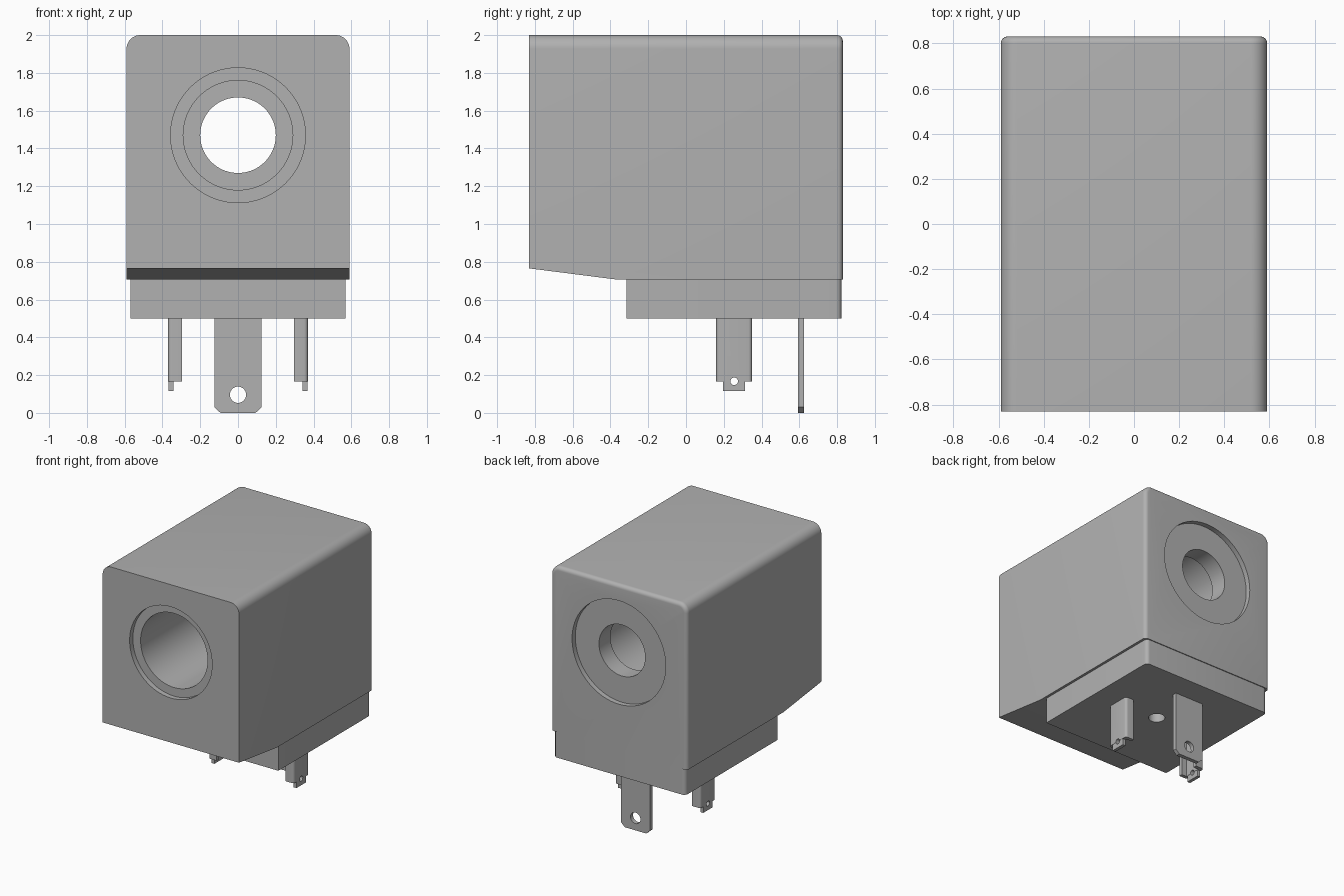
import bpy, bmesh, math
from mathutils import Vector

if "Cube" in bpy.data.objects:
    bpy.data.objects.remove(bpy.data.objects["Cube"], do_unlink=True)

grey = bpy.data.materials.new("plain grey")
grey.use_nodes = True
colour = (0.44, 0.44, 0.44, 1)
grey.diffuse_color = colour
grey.node_tree.nodes["Principled BSDF"].inputs["Base Color"].default_value = colour


def finish(name, bm):
    bmesh.ops.recalc_face_normals(bm, faces=bm.faces)
    mesh = bpy.data.meshes.new(name)
    bm.to_mesh(mesh)
    bm.free()
    mesh.materials.append(grey)
    obj = bpy.data.objects.new(name, mesh)
    bpy.context.collection.objects.link(obj)
    return obj


def prism(points, axis, lo, hi):
    """Extrude a 2D outline along an axis; the other axes keep their order."""
    def place(p, d):
        c = list(p)
        c.insert(axis, d)
        return c
    bm = bmesh.new()
    face = bm.faces.new([bm.verts.new(place(p, lo)) for p in points])
    out = bmesh.ops.extrude_face_region(bm, geom=[face])
    shift = Vector((0, 0, 0))
    shift[axis] = hi - lo
    moved = [v for v in out["geom"] if isinstance(v, bmesh.types.BMVert)]
    bmesh.ops.translate(bm, verts=moved, vec=shift)
    bmesh.ops.recalc_face_normals(bm, faces=bm.faces)
    return bm


def rect(a0, a1, b0, b1):
    return [(a0, b0), (a1, b0), (a1, b1), (a0, b1)]


def circle(a, b, r, n=48):
    return [(a + r * math.cos(2 * math.pi * i / n), b + r * math.sin(2 * math.pi * i / n))
            for i in range(n)]


def round_edges(bm, test, radius, segments=6):
    edges = [e for e in bm.edges if all(test(v.co) for v in e.verts)
             and len(e.link_faces) == 2 and e.calc_face_angle() > 0.5]
    bmesh.ops.bevel(bm, geom=edges, offset=radius, segments=segments,
                    profile=0.5, affect='EDGES')


def combine(obj, other, operation='DIFFERENCE'):
    mod = obj.modifiers.new("combine", 'BOOLEAN')
    mod.operation = operation
    mod.solver = 'EXACT'
    mod.object = other
    bpy.context.view_layer.objects.active = obj
    bpy.ops.object.modifier_apply(modifier=mod.name)
    bpy.data.objects.remove(other, do_unlink=True)


W, D, TOP, LOW = 0.59, 0.83, 2.0, 0.705

# Coil body with sloped underside, rounded top and back edges
bm = prism([(-D, 0.765), (-0.36, LOW), (D, LOW), (D, TOP), (-D, TOP)], 0, -W, W)
top_edges = [e for e in bm.edges if all(v.co.z > TOP - 0.001 for v in e.verts)
             and abs(e.verts[0].co.x - e.verts[1].co.x) < 0.001]
bmesh.ops.bevel(bm, geom=top_edges, offset=0.073, segments=10, profile=0.5, affect='EDGES')
back_edges = [e for e in bm.edges if all(v.co.y > D - 0.001 for v in e.verts)
              and any(v.co.z > LOW + 0.001 for v in e.verts)]
bmesh.ops.bevel(bm, geom=back_edges, offset=0.03, segments=6, profile=0.5, affect='EDGES')
body = finish("coil_body", bm)

# Stepped bore: revolved cutter with front recess, main bore, neck, back recess
steps = [(0, -1), (0.357, -1), (0.357, -0.79), (0.29, -0.79), (0.29, 0.65),
         (0.2, 0.65), (0.2, 0.79), (0.405, 0.79), (0.405, 1), (0, 1)]
bm = bmesh.new()
verts = [bm.verts.new((r, y, 1.47)) for r, y in steps]
edges = [bm.edges.new(pair) for pair in zip(verts, verts[1:])]
bmesh.ops.spin(bm, geom=verts + edges, cent=(0, 0, 1.47), axis=(0, 1, 0),
               angle=2 * math.pi, steps=72, use_duplicate=False)
bmesh.ops.remove_doubles(bm, verts=bm.verts, dist=0.0005)
combine(body, finish("bore_cutter", bm))

# Terminal base with a small screw hole
bm = prism(rect(-0.57, 0.57, -0.315, 0.823), 2, 0.5, LOW)
corners = [e for e in bm.edges if all(v.co.y > 0.8 for v in e.verts)
           and abs(e.verts[0].co.z - e.verts[1].co.z) > 0.1]
bmesh.ops.bevel(bm, geom=corners, offset=0.03, segments=6, profile=0.5, affect='EDGES')
base = finish("terminal_base", bm)
combine(base, finish("screw_cutter", prism(circle(0, 0.257, 0.06), 2, 0.4, 0.65)))

# Centre ground blade with chamfered tip and hole
blade = finish("centre_blade", prism(
    [(-0.125, 0.51), (-0.125, 0.03), (-0.093, 0), (0.093, 0), (0.125, 0.03), (0.125, 0.51)],
    1, 0.593, 0.625))
combine(blade, finish("blade_cutter", prism(circle(0, 0.096, 0.043), 1, 0.5, 0.7)))

# Channel shaped side pins, mirrored left to right
channel = [(0.297, 0.16), (0.37, 0.16), (0.37, 0.35), (0.297, 0.35),
           (0.297, 0.322), (0.34, 0.322), (0.34, 0.188), (0.297, 0.188)]
bm = prism(channel, 2, 0.165, 0.51)
bends = [e for e in bm.edges if all(v.co.x > 0.36 for v in e.verts)
         and abs(e.verts[0].co.z - e.verts[1].co.z) > 0.1]
bmesh.ops.bevel(bm, geom=bends, offset=0.02, segments=5, profile=0.5, affect='EDGES')
pin = finish("side_pins", bm)
combine(pin, finish("pin_tab", prism(rect(0.197, 0.312, 0.115, 0.2), 0, 0.342, 0.368)), 'UNION')
combine(pin, finish("pin_cutter", prism(circle(0.255, 0.167, 0.02, 24), 0, 0.25, 0.45)))
pin.modifiers.new("mirror", 'MIRROR').use_axis[0] = True

# Smooth the rounds, keep hard edges sharp
bpy.ops.object.select_all(action='DESELECT')
for obj in (body, base, blade, pin):
    obj.select_set(True)
bpy.context.view_layer.objects.active = body
bpy.ops.object.shade_smooth_by_angle(angle=math.radians(30))
